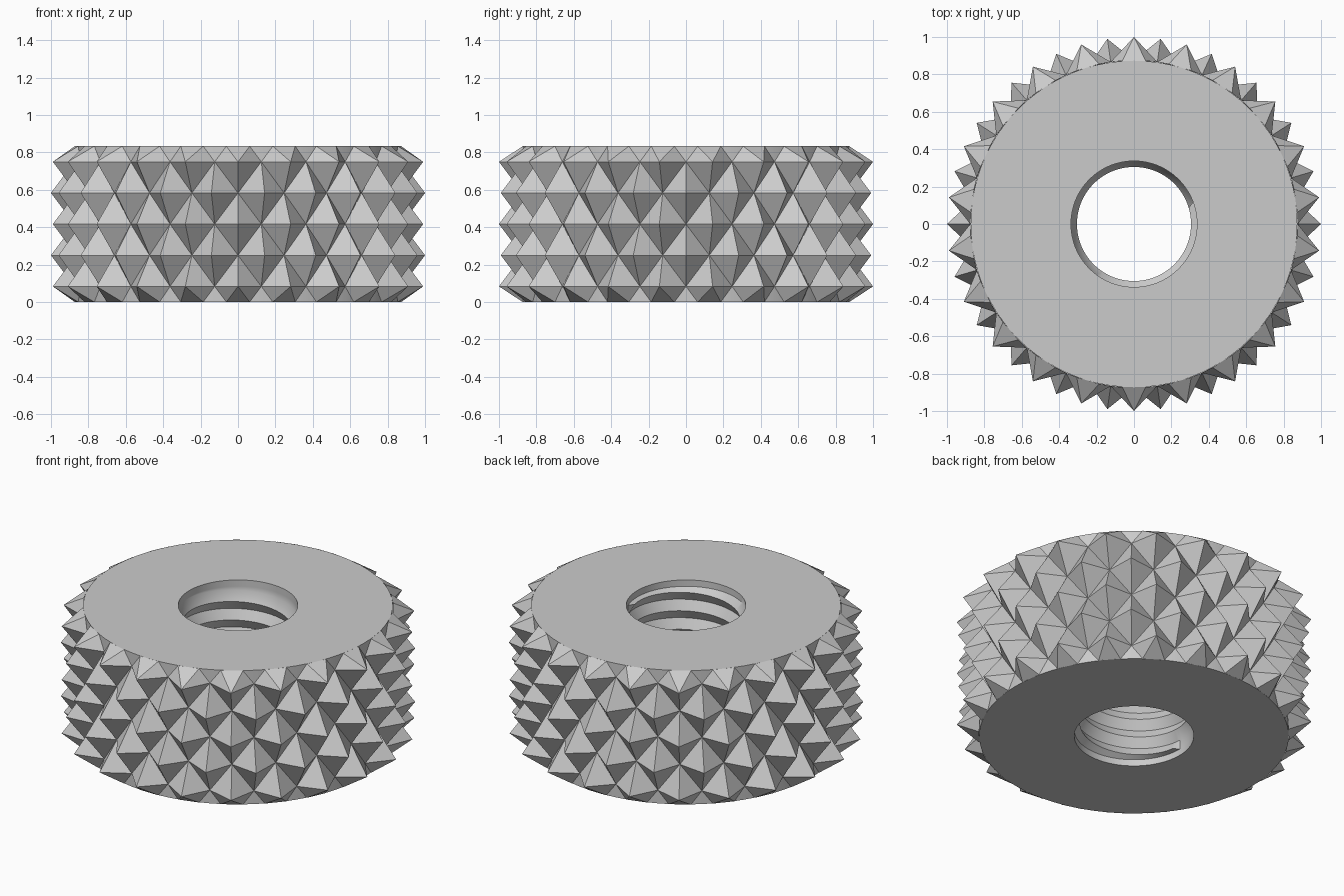
import bpy, bmesh, math

HEIGHT = 0.833
CORE_R = 0.875
PEAK_R = 1.0
ROOT_R, CREST_R = 0.337, 0.305
TEETH, ROWS = 22, 5
SIDES = 88
PITCH = 0.115

cube = bpy.data.objects.get("Cube")
if cube:
    bpy.data.objects.remove(cube, do_unlink=True)

# Single plain metal colour
metal = bpy.data.materials.new("light_grey_metal")
metal.use_nodes = True
colour = (0.6, 0.6, 0.6, 1)
metal.diffuse_color = colour
metal.node_tree.nodes["Principled BSDF"].inputs["Base Color"].default_value = colour


def polar(r, angle, z):
    return (r * math.cos(angle), r * math.sin(angle), z)


def finish(name, bm):
    bmesh.ops.remove_doubles(bm, verts=bm.verts, dist=0.0001)
    mesh = bpy.data.meshes.new(name)
    bm.to_mesh(mesh)
    bm.free()
    mesh.materials.append(metal)
    obj = bpy.data.objects.new(name, mesh)
    bpy.context.collection.objects.link(obj)
    return obj


def smooth(obj, degrees):
    bpy.ops.object.select_all(action='DESELECT')
    obj.select_set(True)
    bpy.context.view_layer.objects.active = obj
    bpy.ops.object.shade_smooth_by_angle(angle=math.radians(degrees))


def skin(bm, columns):
    """Join neighbouring columns of points with quads."""
    grid = [[bm.verts.new(p) for p in col] for col in columns]
    for a, b in zip(grid, grid[1:]):
        for k in range(len(a) - 1):
            bm.faces.new((a[k], b[k], b[k + 1], a[k + 1]))


# Ring-shaped core with flat top and bottom
profile = [(ROOT_R, 0), (CORE_R - 0.002, 0), (CORE_R - 0.002, HEIGHT), (ROOT_R, HEIGHT)]
bm = bmesh.new()
skin(bm, [[polar(r, math.tau * i / SIDES, z) for r, z in profile]
          for i in range(SIDES + 1)])
smooth(finish("core_ring", bm), 30)

# Staggered pyramids of the knurled rim, cut off at both ends
bm = bmesh.new()
step = math.tau / TEETH
half = step / 2
dz = HEIGHT / ROWS
for row in range(ROWS):
    z = (row + 0.5) * dz
    up = [(half / 2, dz / 2), (-half / 2, dz / 2)] if row == ROWS - 1 else [(0, dz)]
    down = [(-half / 2, -dz / 2), (half / 2, -dz / 2)] if row == 0 else [(0, -dz)]
    base = [(half, 0)] + up + [(-half, 0)] + down
    for tooth in range(TEETH):
        angle = tooth * step + (half if row % 2 == 0 else 0)
        peak = bm.verts.new(polar(PEAK_R, angle, z))
        foot = [bm.verts.new(polar(CORE_R, angle + a, z + h)) for a, h in base]
        for i, v in enumerate(foot):
            bm.faces.new((peak, v, foot[(i + 1) % len(foot)]))
finish("knurled_rim", bm)

# Bore with a helical V thread and a short plain lip at each end
low, high = 0.04, HEIGHT - 0.04
turns = int(HEIGHT / PITCH) + 2
columns = []
for i in range(SIDES + 1):
    angle = math.tau * i / SIDES
    column = [polar(ROOT_R, angle, 0), polar(ROOT_R, angle, low)]
    for k in range(2 * turns):
        z = (k / 2 + i / SIDES - 1) * PITCH + low
        inside = low < z < high
        r = CREST_R if k % 2 and inside else ROOT_R
        column.append(polar(r, angle, min(max(z, low), high)))
    column += [polar(ROOT_R, angle, high), polar(ROOT_R, angle, HEIGHT)]
    columns.append(column[::-1])
bm = bmesh.new()
skin(bm, columns)
bmesh.ops.dissolve_degenerate(bm, dist=0.0001, edges=bm.edges)
smooth(finish("threaded_bore", bm), 35)
